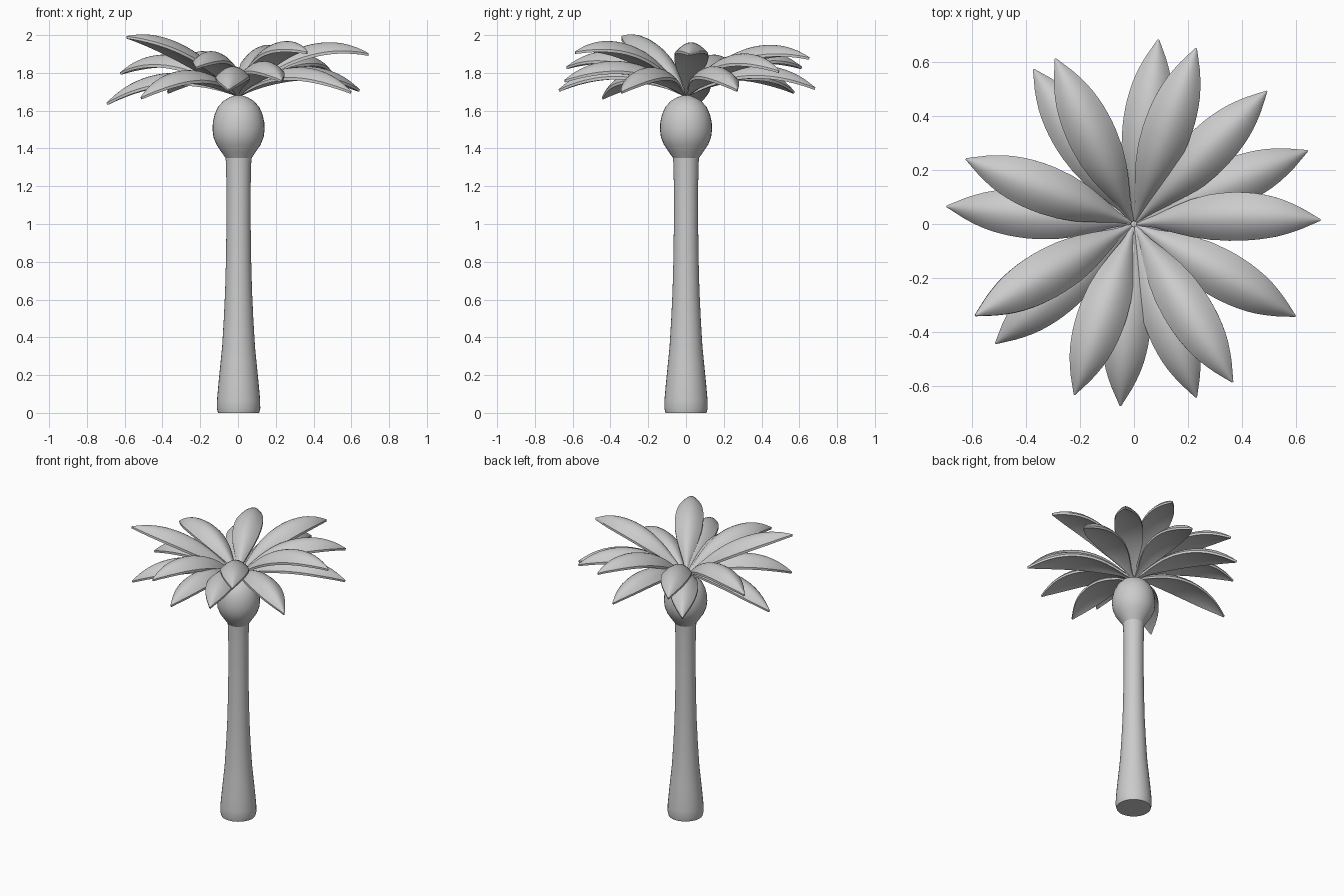
import bpy, bmesh
from math import sin, cos, pi
from mathutils import Vector

if "Cube" in bpy.data.objects:
    bpy.data.objects.remove(bpy.data.objects["Cube"])


def finish(name, bm, angle=0.7):
    bmesh.ops.remove_doubles(bm, verts=bm.verts, dist=0.0001)
    bmesh.ops.recalc_face_normals(bm, faces=bm.faces)
    me = bpy.data.meshes.new(name)
    bm.to_mesh(me)
    bm.free()
    ob = bpy.data.objects.new(name, me)
    bpy.context.collection.objects.link(ob)
    bpy.ops.object.select_all(action='DESELECT')
    ob.select_set(True)
    bpy.context.view_layer.objects.active = ob
    bpy.ops.object.shade_smooth_by_angle(angle=angle)
    return ob


def skin(bm, rings):
    # bridge closed rings and cap both ends
    rows = [[bm.verts.new(p) for p in r] for r in rings]
    n = len(rows[0])
    for a, b in zip(rows, rows[1:]):
        for i in range(n):
            j = (i + 1) % n
            bm.faces.new((a[i], a[j], b[j], b[i]))
    bm.faces.new(rows[0])
    bm.faces.new(rows[-1])


def lathe(name, profile, sides=32):
    bm = bmesh.new()
    skin(bm, [[(r * cos(2 * pi * i / sides) + 0.003, r * sin(2 * pi * i / sides), z)
               for i in range(sides)] for r, z in profile])
    return finish(name, bm)


def interp(table, t):
    for (a, va), (b, vb) in zip(table, table[1:]):
        if t <= b:
            return va + (vb - va) * (t - a) / (b - a)
    return table[-1][1]


WIDTH = [(0, .008), (.08, .018), (.15, .036), (.22, .053), (.3, .070), (.4, .084), (.52, .091),
         (.63, .088), (.73, .078), (.82, .061), (.9, .038), (.96, .017), (1, .003)]


def leaf(name, x, y, z, arch, bend=0.0):
    # domed top, nearly flat underside, thin rim, arched along its length
    bm = bmesh.new()
    tip = Vector((x, y, 0))
    out = tip.normalized()
    side = Vector((-out.y, out.x, 0))
    base, length = 0.02, tip.length
    rings = []
    steps = 20
    for k in range(steps + 1):
        t = k / steps
        hump = 4 * t * (1 - t)
        slope = ((z - 1.68) + 4 * arch * (1 - 2 * t)) / length
        up = (Vector((0, 0, 1)) - out * slope).normalized()
        c = out * (base + (length - base) * t) + side * bend * hump
        c.z = 1.68 + (z - 1.68) * t + arch * hump
        w = interp(WIDTH, t)
        rim = 0.012 + 0.004 * hump
        ring = []
        for i in range(11):
            u = 1 - i / 5
            ring.append(c + side * w * u + up * (rim + 0.6 * w * (1 - abs(u) ** 1.9)))
        for i in range(7):
            u = -1 + i / 3
            ring.append(c + side * w * u + up * 0.12 * w * (1 - u * u))
        rings.append(ring)
    skin(bm, rings)
    return finish(name, bm)


# trunk with a flared foot
lathe("trunk", [(.109, 0), (.115, .025), (.114, .07), (.106, .16), (.096, .26), (.087, .35),
                (.078, .5), (.071, .65), (.067, .8), (.064, 1.0), (.064, 1.2), (.067, 1.32),
                (.072, 1.42)])

# swollen crown bulb
lathe("crown_bulb", [(.02, 1.335), (.066, 1.345), (.09, 1.38), (.117, 1.42), (.133, 1.46),
                     (.138, 1.5), (.136, 1.54), (.127, 1.58), (.109, 1.62), (.08, 1.652),
                     (.045, 1.672), (.015, 1.682)])

# leaf tips: x, y, z
upper = [(.69, .015, 1.89), (.49, .49, 1.80), (.23, .65, 1.87), (-.29, .61, 1.82),
         (-.62, .24, 1.79), (-.59, -.34, 1.982), (-.22, -.63, 1.82), (.365, -.585, 1.90)]
lower = [(.64, .27, 1.70), (.09, .68, 1.71), (-.37, .57, 1.69), (-.69, .065, 1.63),
         (-.51, -.44, 1.66), (-.05, -.67, 1.70), (.23, -.64, 1.75), (.595, -.34, 1.69)]
for i, p in enumerate(upper):
    leaf("upper_leaf_%d" % i, *p, 0.045 if p[2] > 1.95 else 0.085, 0.02 if i == 0 else 0)
for i, p in enumerate(lower):
    leaf("lower_leaf_%d" % i, *p, 0.075)
